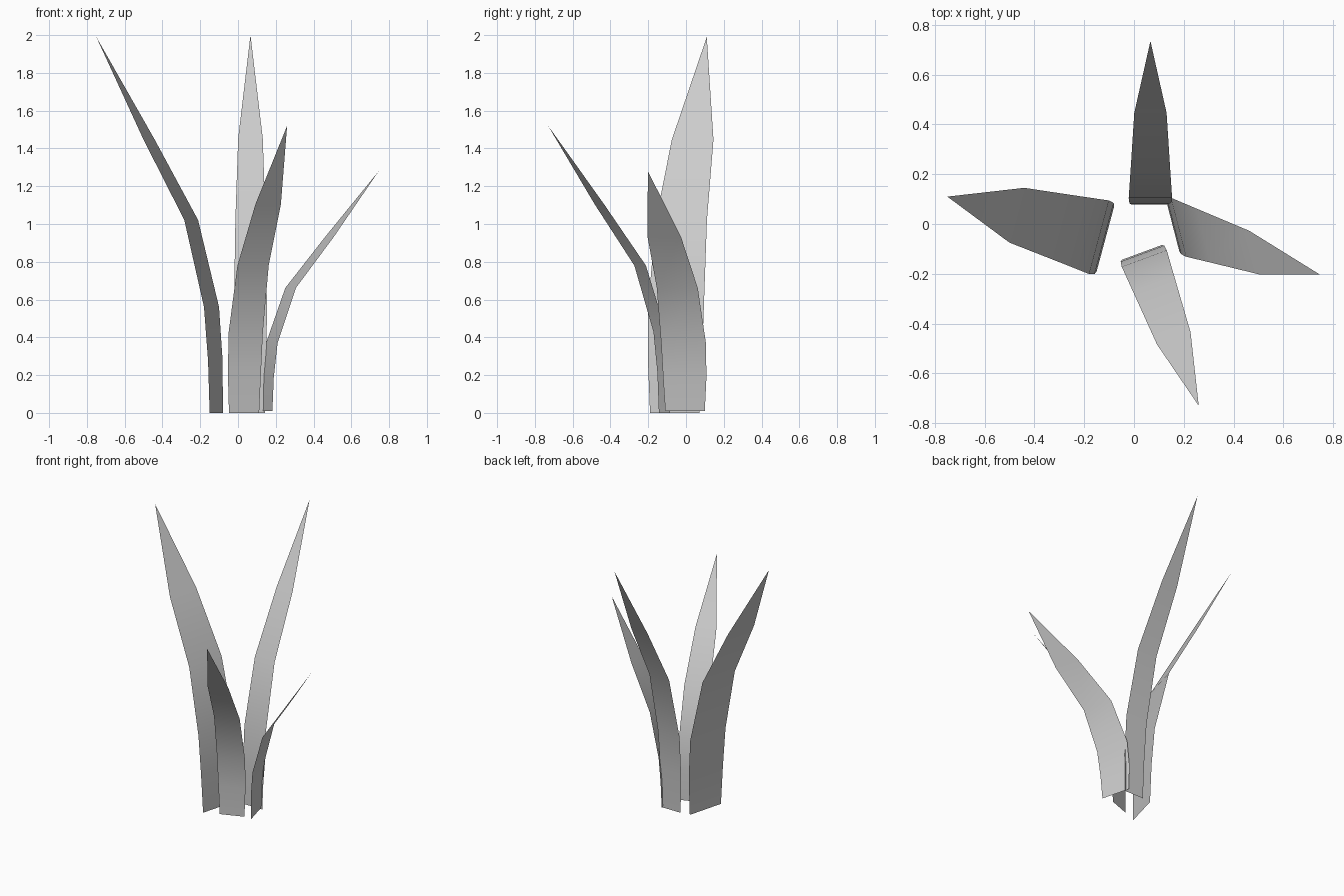
import bpy
import bmesh
from mathutils import Vector

if "Cube" in bpy.data.objects:
    bpy.data.objects.remove(bpy.data.objects["Cube"])

# Shared blade profile: (height, outward bend, width), tip added separately
ROWS = [(0.0, 0.0, 0.27), (0.14, 0.008, 0.296), (0.282, 0.04, 0.306),
        (0.513, 0.209, 0.28), (0.727, 0.56, 0.228)]


def blade(name, base, tip, height, across, width, z0=0.0):
    """Thin bent leaf running from base to tip, tapering to a point."""
    base, tip = Vector((*base, z0)), Vector((*tip, z0))
    side = Vector((*across, 0)).normalized() * width / 2
    bm = bmesh.new()
    prev = None
    for h, out, w in ROWS:
        mid = base.lerp(tip, out) + Vector((0, 0, h * (height - z0)))
        row = [bm.verts.new(mid - side * w), bm.verts.new(mid + side * w)]
        if prev:
            bm.faces.new((prev[0], prev[1], row[1], row[0]))
        prev = row
    point = bm.verts.new((tip.x, tip.y, height))
    bm.faces.new((prev[0], prev[1], point))
    for f in bm.faces:
        f.smooth = True
    mesh = bpy.data.meshes.new(name)
    bm.to_mesh(mesh)
    bm.free()
    ob = bpy.data.objects.new(name, mesh)
    bpy.context.collection.objects.link(ob)
    return ob


# Four leaves of the tuft, each leaning outward
blade("back_leaf", (0.066, 0.078), (0.066, 0.735), 2.0, (-1, 0), 0.57)
blade("left_leaf", (-0.115, -0.06), (-0.75, 0.11), 1.99, (-0.26, -0.965), 1.0)
blade("front_leaf", (0.032, -0.114), (0.26, -0.73), 1.52, (0.938, 0.347), 0.63)
blade("right_leaf", (0.155, -0.005), (0.745, -0.202), 1.28, (-0.25, 0.968), 0.8, 0.01)
